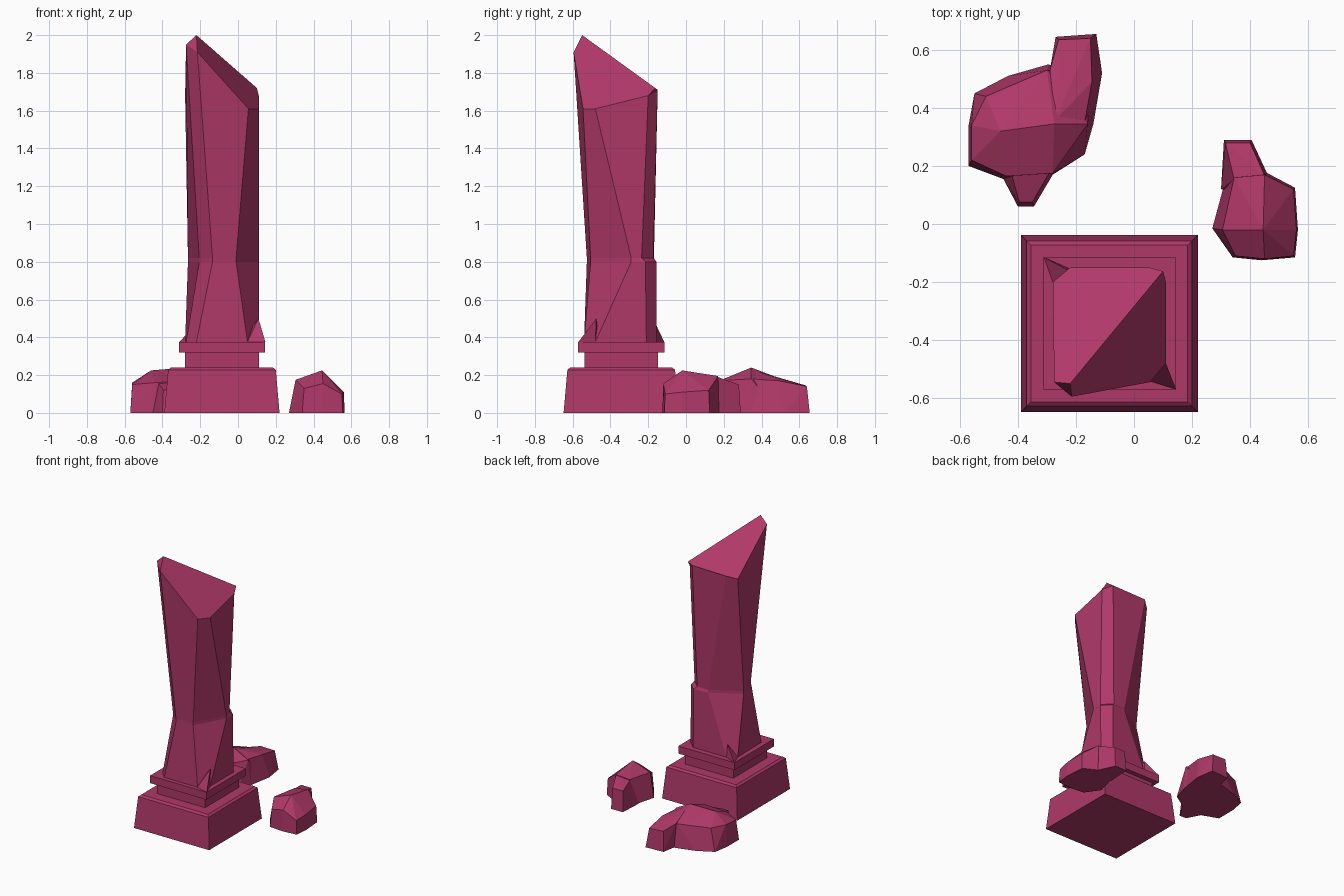
import bpy, bmesh

if "Cube" in bpy.data.objects:
    bpy.data.objects.remove(bpy.data.objects["Cube"])

mat = bpy.data.materials.new("stone")
mat.diffuse_color = (0.43, 0.04, 0.14, 1)
mat.use_nodes = True
mat.node_tree.nodes["Principled BSDF"].inputs["Base Color"].default_value = mat.diffuse_color
CX, CY = -0.085, -0.343


def add(name, bm):
    bmesh.ops.recalc_face_normals(bm, faces=bm.faces)
    me = bpy.data.meshes.new(name)
    bm.to_mesh(me)
    bm.free()
    me.materials.append(mat)
    ob = bpy.data.objects.new(name, me)
    bpy.context.collection.objects.link(ob)
    return ob


def bridge(bm, rings):
    for a, b in zip(rings, rings[1:]):
        n = len(a)
        for i in range(n):
            j = (i + 1) % n
            bm.faces.new((a[i], a[j], b[j], b[i]))


def square_stack(name, levels):
    """Square tiers given as (half width, height)."""
    bm = bmesh.new()
    rings = [[bm.verts.new((CX + sx * h, CY + sy * h, z))
              for sx, sy in ((-1, -1), (1, -1), (1, 1), (-1, 1))] for h, z in levels]
    bridge(bm, rings)
    bm.faces.new(rings[0])
    bm.faces.new(rings[-1])
    return add(name, bm)


def hull(name, ground, upper, z=0.0):
    """Faceted convex lump from a footprint and upper points."""
    bm = bmesh.new()
    for p in [(x, y, z) for x, y in ground] + upper:
        bm.verts.new(p)
    r = bmesh.ops.convex_hull(bm, input=bm.verts[:])
    junk = {v for v in r["geom_interior"] + r["geom_unused"]
            if isinstance(v, bmesh.types.BMVert)}
    bmesh.ops.delete(bm, geom=list(junk), context='VERTS')
    bmesh.ops.dissolve_limit(bm, angle_limit=0.09, verts=bm.verts[:], edges=bm.edges[:])
    return add(name, bm)


def merge(body, lobes):
    """Fuse lobes into a rock and remove the helpers."""
    for lobe in lobes:
        m = body.modifiers.new("union", 'BOOLEAN')
        m.operation, m.solver, m.object = 'UNION', 'EXACT', lobe
    dg = bpy.context.evaluated_depsgraph_get()
    me = bpy.data.meshes.new_from_object(body.evaluated_get(dg))
    body.modifiers.clear()
    body.data = me
    for lobe in lobes:
        bpy.data.objects.remove(lobe)


# Pedestal tiers
square_stack("plinth", [(0.305, 0), (0.285, 0.228), (0.27, 0.24)])
square_stack("neck", [(0.195, 0.24), (0.195, 0.32)])
square_stack("slab", [(0.228, 0.32), (0.228, 0.375)])

# Broken pillar: eight-sided rings, pinched at the middle, slanted on top
foot = [(-.22, -.54), (.05, -.54), (.11, -.48), (.11, -.21),
        (.05, -.155), (-.22, -.155), (-.28, -.2), (-.275, -.48)]
waist = [(-.135, -.525), (-.01, -.505), (.11, -.29), (.11, -.215),
         (.05, -.157), (-.06, -.17), (-.265, -.29), (-.205, -.46)]
notch = waist[:3] + [(.095, -.235), (.03, -.173)] + waist[5:]
crown = [(-.215, -.595, 1.91), (.055, -.545, 1.61), (.11, -.48, 1.61), (.11, -.2, 1.68),
         (.055, -.15, 1.71), (-.22, -.15, 1.705), (-.28, -.2, 1.68), (-.275, -.545, 1.95)]
bm = bmesh.new()
rings = [[bm.verts.new((x, y, z)) for x, y in pts]
         for pts, z in ((foot, .375), (waist, .80), (notch, .82))]
top = [bm.verts.new(p) for p in crown]
bridge(bm, rings + [top])
bm.faces.new(rings[0])
apex = bm.verts.new((-.22, -.55, 2.0))
low = bm.verts.new((.10, -.163, 1.72))
bm.faces.new(top[:4] + [low, apex])
bm.faces.new([low] + top[4:] + [apex])
bm.faces.new((top[7], top[0], apex))
bm.faces.new((top[3], top[4], low))
add("broken_pillar", bm)

# Corner spurs at the pillar foot
hull("spur_front_right", [(.145, -.57), (.05, -.54), (.11, -.48)],
     [(.108, -.475, .5), (.03, -.46, .4)], .375)
hull("spur_back_left", [(-.31, -.115), (-.28, -.2), (-.22, -.155)],
     [(-.225, -.16, .47), (-.2, -.22, .4)], .375)

# Large rubble rock with two lobes
large = hull("large_rock",
             [(-.57, .2), (-.57, .34), (-.55, .45), (-.435, .51), (-.295, .55),
              (-.15, .5), (-.14, .345), (-.17, .24), (-.28, .17), (-.45, .155)],
             [(-.56, .22, .15), (-.56, .34, .16), (-.51, .44, .16), (-.30, .53, .17),
              (-.16, .345, .18), (-.28, .175, .17), (-.44, .165, .16),
              (-.46, .32, .225), (-.275, .345, .24)])
lobe_back = hull("lobe_back",
                 [(-.295, .5), (-.27, .645), (-.13, .655), (-.11, .52), (-.14, .345), (-.27, .345)],
                 [(-.29, .53, .17), (-.26, .635, .145), (-.15, .64, .14),
                  (-.145, .49, .17), (-.27, .36, .225), (-.17, .35, .18)])
lobe_front = hull("lobe_front",
                  [(-.45, .155), (-.4, .06), (-.345, .06), (-.28, .17), (-.35, .25)],
                  [(-.395, .075, .12), (-.35, .075, .12), (-.42, .165, .155),
                   (-.29, .18, .165), (-.36, .25, .17)])
merge(large, [lobe_back, lobe_front])

# Small rubble rock with one lobe
small = hull("small_rock",
             [(.27, -.015), (.34, -.115), (.44, -.125), (.555, -.115),
              (.565, -.02), (.555, .125), (.46, .175), (.32, .17)],
             [(.305, -.02, .175), (.35, -.11, .13), (.45, -.12, .155), (.55, -.11, .1),
              (.56, -.02, .11), (.55, .12, .12), (.45, .17, .195), (.345, .16, .18),
              (.445, -.02, .225)])
lobe_small = hull("lobe_small",
                  [(.3, .12), (.31, .29), (.405, .29), (.46, .172), (.42, .1)],
                  [(.315, .28, .15), (.4, .28, .15), (.345, .155, .175),
                   (.45, .168, .19), (.41, .1, .19)])
merge(small, [lobe_small])
